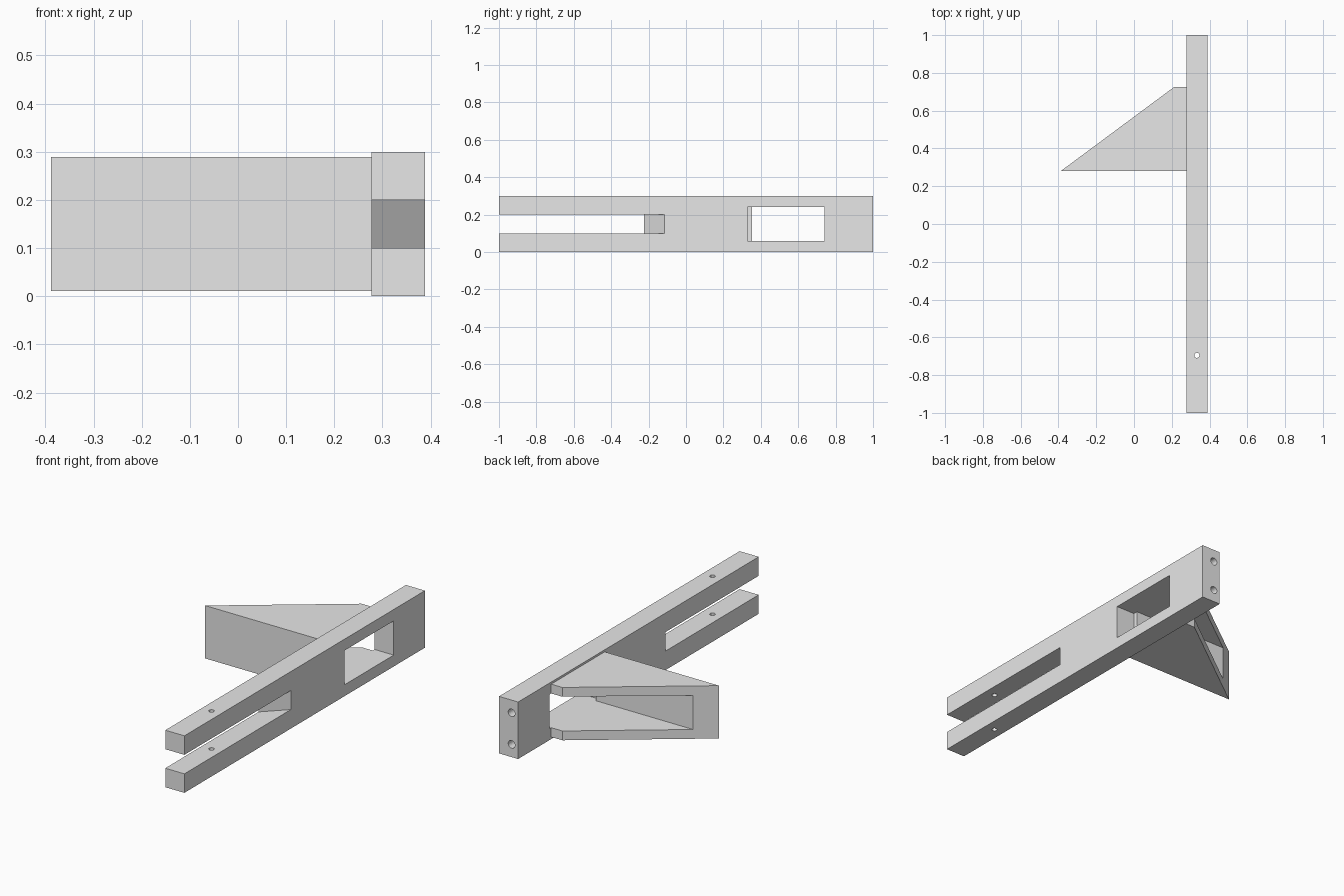
import bpy, bmesh
from mathutils import Matrix, Vector

if "Cube" in bpy.data.objects:
    bpy.data.objects.remove(bpy.data.objects["Cube"], do_unlink=True)

grey = bpy.data.materials.new("light_grey")
grey.use_nodes = True
grey.diffuse_color = (0.8, 0.8, 0.8, 1)
grey.node_tree.nodes["Principled BSDF"].inputs["Base Color"].default_value = (0.8, 0.8, 0.8, 1)


def add_object(name, bm):
    bmesh.ops.recalc_face_normals(bm, faces=bm.faces)
    mesh = bpy.data.meshes.new(name)
    bm.to_mesh(mesh)
    bm.free()
    mesh.materials.append(grey)
    obj = bpy.data.objects.new(name, mesh)
    bpy.context.collection.objects.link(obj)
    return obj


def prism(name, outline, z0, z1):
    """Extrude a plan outline upwards from z0 to z1."""
    bm = bmesh.new()
    face = bm.faces.new([bm.verts.new((x, y, z0)) for x, y in outline])
    new = bmesh.ops.extrude_face_region(bm, geom=[face])["geom"]
    bmesh.ops.translate(bm, vec=(0, 0, z1 - z0),
                        verts=[v for v in new if isinstance(v, bmesh.types.BMVert)])
    return add_object(name, bm)


def block(name, x0, x1, y0, y1, z0, z1):
    return prism(name, [(x0, y0), (x1, y0), (x1, y1), (x0, y1)], z0, z1)


def drill(name, centre, axis, radius, depth):
    bm = bmesh.new()
    turn = Vector((0, 0, 1)).rotation_difference(Vector(axis)).to_matrix().to_4x4()
    bmesh.ops.create_cone(bm, cap_ends=True, segments=24, radius1=radius, radius2=radius,
                          depth=depth, matrix=Matrix.Translation(centre) @ turn)
    return add_object(name, bm)


def cut(target, cutters):
    """Subtract every cutter, bake the result and drop the cutters."""
    for cutter in cutters:
        mod = target.modifiers.new("cut", 'BOOLEAN')
        mod.operation, mod.solver, mod.object = 'DIFFERENCE', 'EXACT', cutter
    graph = bpy.context.evaluated_depsgraph_get()
    baked = bpy.data.meshes.new_from_object(target.evaluated_get(graph))
    target.modifiers.clear()
    target.data = baked
    for cutter in cutters:
        bpy.data.objects.remove(cutter, do_unlink=True)


X0, X1 = 0.277, 0.388          # sides of the bar
MID = (X0 + X1) / 2

# Long bar with a mitred fork slot, a window, a pin hole and two end holes
bar = block("bar", X0, X1, -1, 1, 0, 0.3)
slope = 0.1                    # overshoot of the slot cutter along its mitre
slot = prism("slot_cutter", [(X0 - slope, -1.1), (X1 + slope, -1.1),
                             (X1 + slope, -0.115 + slope), (X0 - slope, -0.225 - slope)], 0.1, 0.2)
window = block("window_cutter", X0 - 0.1, X1 + 0.1, 0.33, 0.74, 0.06, 0.24)
pin = drill("pin_cutter", (MID, -0.695, 0.15), (0, 0, 1), 0.0135, 0.5)
end_holes = [drill("end_cutter", (0.315, 1, z), (0, 1, 0), 0.02, 0.3) for z in (0.067, 0.233)]
cut(bar, [slot, window, pin] + end_holes)

# Hollow wedge bracket: two triangular plates and a front wall
bracket = prism("wedge_bracket", [(-0.388, 0.28), (X0, 0.28), (X0, 0.725), (0.212, 0.725)], 0.011, 0.289)
cut(bracket, [block("pocket_cutter", -0.6, 0.4, 0.354, 0.9, 0.06, 0.24)])
